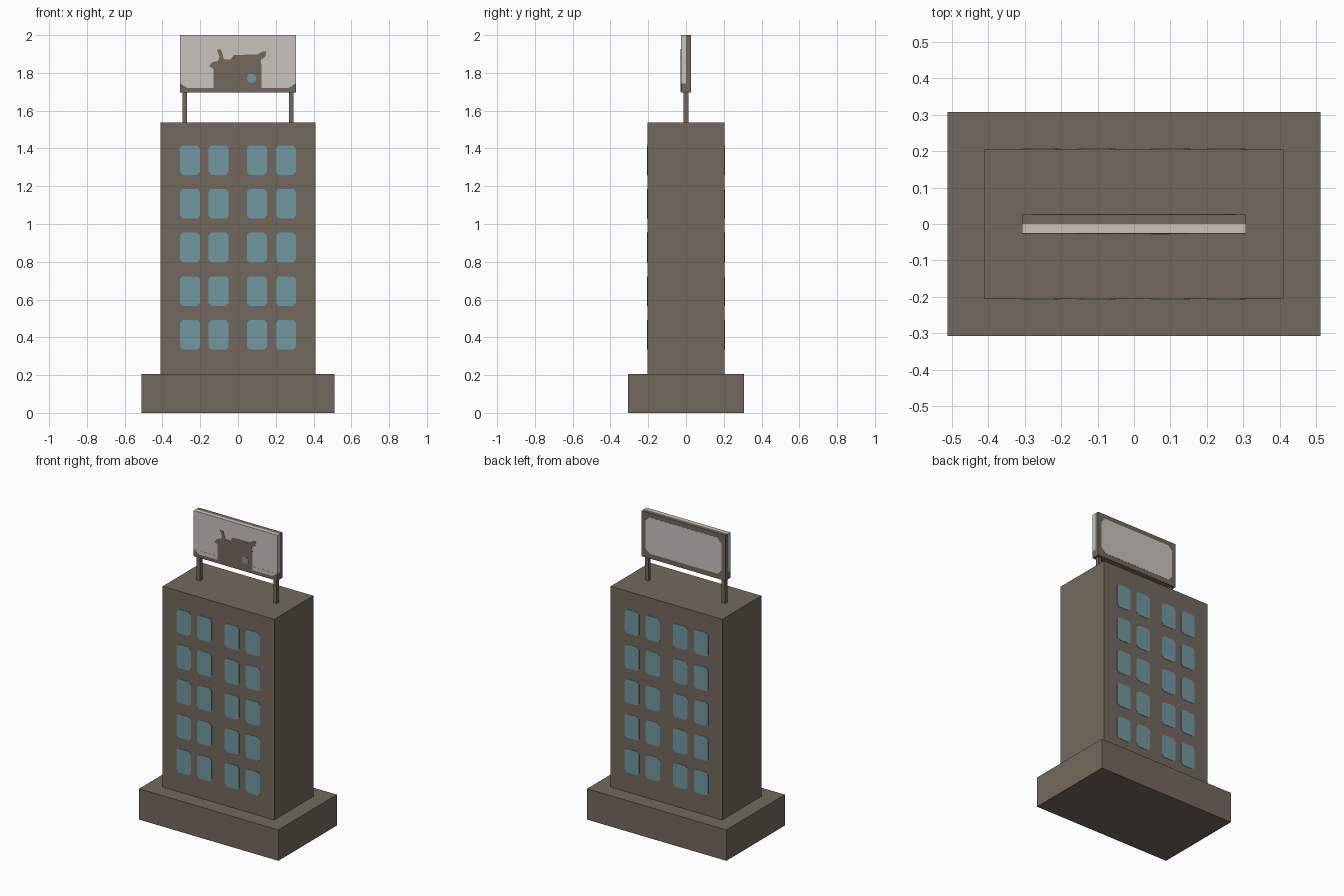
import bpy, bmesh, math

if "Cube" in bpy.data.objects:
    bpy.data.objects.remove(bpy.data.objects["Cube"])


def material(name, rgb):
    m = bpy.data.materials.new(name)
    m.diffuse_color = (*rgb, 1)
    m.use_nodes = True
    m.node_tree.nodes["Principled BSDF"].inputs["Base Color"].default_value = m.diffuse_color
    return m


BROWN = material("brown_concrete", (0.171, 0.141, 0.107))
BLUE = material("blue_glass", (0.162, 0.314, 0.352))
WHITE = material("off_white", (0.578, 0.552, 0.515))


def finish(bm, name, *mats):
    bmesh.ops.recalc_face_normals(bm, faces=bm.faces)
    me = bpy.data.meshes.new(name)
    bm.to_mesh(me)
    bm.free()
    for m in mats:
        me.materials.append(m)
    ob = bpy.data.objects.new(name, me)
    bpy.context.collection.objects.link(ob)
    return ob


def box_mesh(x, y, z):
    """Box from (min, max) ranges."""
    bm = bmesh.new()
    bmesh.ops.create_cube(bm, size=1)
    for v in bm.verts:
        v.co = [r[0] if c < 0 else r[1] for c, r in zip(v.co, (x, y, z))]
    return bm


def add_plate(bm, outline, y, thick):
    """Thin plate with an x-z outline, from y to y + thick."""
    face = bm.faces.new([bm.verts.new((x, y, z)) for x, z in outline])
    new = bmesh.ops.extrude_face_region(bm, geom=[face])["geom"]
    bmesh.ops.translate(bm, vec=(0, thick, 0),
                        verts=[g for g in new if isinstance(g, bmesh.types.BMVert)])


def chamfered(x0, x1, z0, z1, c):
    return [(x0 + c, z0), (x1 - c, z0), (x1, z0 + c), (x1, z1 - c),
            (x1 - c, z1), (x0 + c, z1), (x0, z1 - c), (x0, z0 + c)]


def plate(name, outline, y, thick, mat):
    bm = bmesh.new()
    add_plate(bm, outline, y, thick)
    return finish(bm, name, mat)


# Base and tower
finish(box_mesh((-0.512, 0.512), (-0.307, 0.307), (0, 0.205)), "base", BROWN)
finish(box_mesh((-0.41, 0.41), (-0.205, 0.205), (0.205, 1.538)), "tower", BROWN)

# Window grids on the front and back
for side, y in (("front", -0.205), ("back", 0.205)):
    bm = bmesh.new()
    for row in range(5):
        z = 0.335 + row * 0.2312
        for x in (-0.255, -0.102, 0.1, 0.253):
            add_plate(bm, chamfered(x - 0.053, x + 0.053, z, z + 0.157, 0.015),
                      y, math.copysign(0.002, y))
    finish(bm, side + "_windows", BLUE)

# Billboard posts
for side, x in (("left", -0.283), ("right", 0.281)):
    finish(box_mesh((x - 0.012, x + 0.012), (-0.012, 0.012), (1.538, 1.7)),
           side + "_post", BROWN)

# Billboard: upper front half is off-white, the rest brown
bm = box_mesh((-0.307, 0.307), (-0.026, 0.026), (1.697, 2.0))
for co, no in (((0, 0, 0), (0, 1, 0)), ((0, 0, 1.745), (0, 0, 1))):
    bmesh.ops.bisect_plane(bm, geom=bm.verts[:] + bm.edges[:] + bm.faces[:],
                           plane_co=co, plane_no=no)
for f in bm.faces:
    c = f.calc_center_median()
    f.material_index = int(c.y < -0.001 and c.z > 1.745)
finish(bm, "billboard", BROWN, WHITE)

# Lower part of the white front, and the white back panel
plate("front_panel", [(-0.307, 1.745), (-0.268, 1.72), (0.268, 1.72), (0.307, 1.745)],
      -0.026, -0.001, WHITE)
plate("back_panel", chamfered(-0.28, 0.28, 1.73, 1.97, 0.03), 0.026, 0.001, WHITE)

# Painted silhouette with a round blue spot
shape = [(-0.13, 1.7), (-0.13, 1.822), (-0.153, 1.835), (-0.135, 1.858), (-0.108, 1.862),
         (-0.097, 1.885), (-0.112, 1.922), (-0.092, 1.926), (-0.08, 1.895), (-0.076, 1.873),
         (-0.04, 1.87), (-0.022, 1.895), (0.102, 1.897), (0.13, 1.914), (0.15, 1.914),
         (0.146, 1.888), (0.12, 1.868), (0.125, 1.835), (0.125, 1.7)]
plate("sign_silhouette", shape, -0.026, -0.002, BROWN)
spot = [(0.072 + 0.025 * math.cos(a * math.pi / 6), 1.772 + 0.025 * math.sin(a * math.pi / 6))
        for a in range(12)]
plate("sign_spot", spot, -0.026, -0.003, BLUE)
